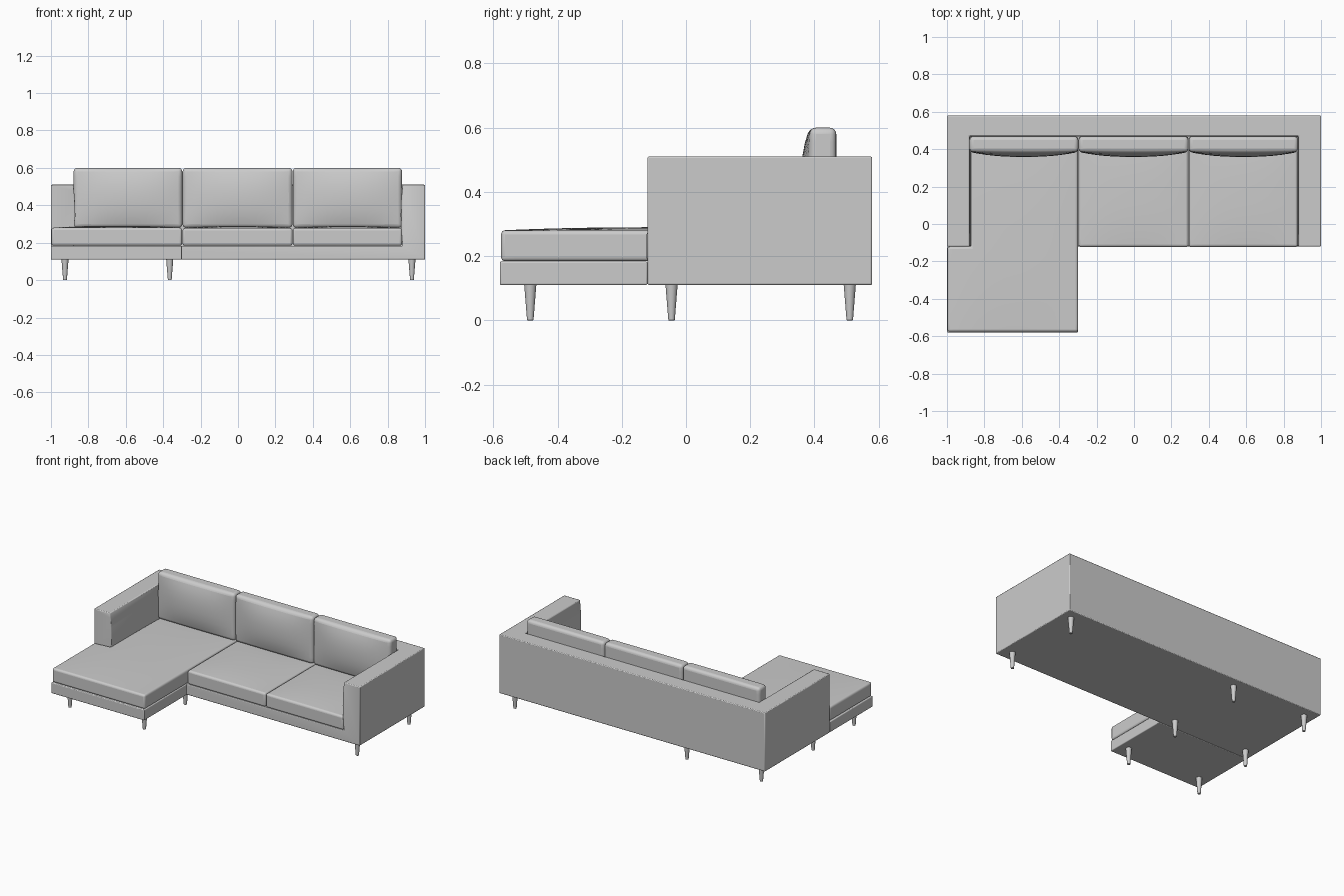
import bpy, bmesh, math
from mathutils import Vector

if "Cube" in bpy.data.objects:
    bpy.data.objects.remove(bpy.data.objects["Cube"])


def finish(name, bm, bevel=0, segments=3):
    bmesh.ops.recalc_face_normals(bm, faces=bm.faces[:])
    mesh = bpy.data.meshes.new(name)
    bm.to_mesh(mesh)
    bm.free()
    ob = bpy.data.objects.new(name, mesh)
    bpy.context.collection.objects.link(ob)
    bpy.ops.object.select_all(action='DESELECT')
    bpy.context.view_layer.objects.active = ob
    ob.select_set(True)
    bpy.ops.object.shade_smooth_by_angle(angle=math.radians(35))
    if bevel:
        add_bevel(ob, bevel, segments)
    return ob


def add_bevel(ob, width, segments):
    mod = ob.modifiers.new("Bevel", 'BEVEL')
    mod.width = width
    mod.segments = segments
    mod.limit_method = 'ANGLE'
    mod.angle_limit = math.radians(50)


def box(name, lo, hi, bevel=0):
    bm = bmesh.new()
    bmesh.ops.create_cube(bm, size=1)
    for v in bm.verts:
        v.co = Vector([(a + b) / 2 + c * (b - a) for a, b, c in zip(lo, hi, v.co)])
    return finish(name, bm, bevel)


def steps(*stops):
    """Evenly divided coordinates that pass through every stop."""
    out = [stops[0]]
    for a, b in zip(stops, stops[1:]):
        n = max(2, round((b - a) / 0.045))
        out += [a + (b - a) * k / n for k in range(1, n + 1)]
    return out


def cushion(name, us, vs, w0, w1, bulge, power, place, bevel, notch=None):
    """Padded slab with a domed face; notch removes a corner (low u, high v)."""
    bm = bmesh.new()

    def dome(t, ts):
        return 1 - abs(2 * (t - ts[0]) / (ts[-1] - ts[0]) - 1) ** power

    cells = {(i, j) for i in range(len(us) - 1) for j in range(len(vs) - 1)
             if not (notch and us[i] < notch[0] - 1e-4 and vs[j] > notch[1] - 1e-4)}
    cache = {}

    def vert(i, j, top):
        if (i, j, top) not in cache:
            w = w1 + bulge * dome(us[i], us) * dome(vs[j], vs) if top else w0
            cache[i, j, top] = bm.verts.new(place(us[i], vs[j], w))
        return cache[i, j, top]

    for i, j in cells:
        ring = [(i, j), (i + 1, j), (i + 1, j + 1), (i, j + 1)]
        for top in (True, False):
            bm.faces.new([vert(*p, top) for p in ring])
        for k, (di, dj) in enumerate([(0, -1), (1, 0), (0, 1), (-1, 0)]):
            if (i + di, j + dj) not in cells:
                a, b = ring[k], ring[(k + 1) % 4]
                bm.faces.new([vert(*a, True), vert(*a, False), vert(*b, False), vert(*b, True)])
    return finish(name, bm, bevel, 4)


# Body: one block hollowed out between arms whose inner faces swell slightly
body = box("body_frame", (-1, -0.12, 0.11), (1, 0.58, 0.51))
side = [(0.88 - 0.01 * math.sin(math.pi * k / 10), 0.183 + 0.033 * k) for k in range(11)]
side.append((0.88, 0.7))
bm = bmesh.new()
profile = side + [(-x, z) for x, z in reversed(side)]
front = [bm.verts.new((x, -0.3, z)) for x, z in profile]
back = [bm.verts.new((x, 0.47, z)) for x, z in profile]
bm.faces.new(front)
bm.faces.new(back)
for k in range(len(profile)):
    n = (k + 1) % len(profile)
    bm.faces.new([front[k], front[n], back[n], back[k]])
cutter = finish("seat_recess_cutter", bm)
cutter.hide_render = True
cutter.hide_set(True)
cut = body.modifiers.new("Recess", 'BOOLEAN')
cut.operation = 'DIFFERENCE'
cut.solver = 'EXACT'
cut.object = cutter
add_bevel(body, 0.005, 2)

# Chaise base in front of the left arm
box("chaise_base", (-1, -0.58, 0.11), (-0.3, -0.12, 0.183), 0.005)


# Seat cushions
def flat(u, v, w):
    return (u, v, w)


def upright(u, v, w):
    return (u, -w, v)


cushion("chaise_cushion", steps(-0.997, -0.874, -0.299), steps(-0.576, -0.121, 0.468),
        0.184, 0.28, 0.01, 2.5, flat, 0.013, notch=(-0.874, -0.121))
edges = [-0.88, -0.297, 0.292, 0.878]
for k in (1, 2):
    cushion(f"seat_cushion_{k}", steps(edges[k] + 0.001, edges[k + 1] - 0.001),
            steps(-0.123, 0.468), 0.184, 0.278, 0.011, 2.5, flat, 0.013)

# Back cushions
for k in range(3):
    cushion(f"back_cushion_{k + 1}", steps(edges[k] + 0.001, edges[k + 1] - 0.001),
            steps(0.279, 0.6), -0.468, -0.385, 0.027, 2.3, upright, 0.02)

# Tapered legs
for x, ys in ((-0.925, (-0.485, -0.045, 0.51)), (-0.365, (-0.485, -0.045, 0.51)),
              (0.93, (-0.045, 0.51))):
    for y in ys:
        bm = bmesh.new()
        bmesh.ops.create_cone(bm, cap_ends=True, segments=24, radius1=0.01,
                              radius2=0.019, depth=0.112)
        bmesh.ops.translate(bm, verts=bm.verts[:], vec=(x, y, 0.056))
        finish("leg", bm, 0.0015, 2)
